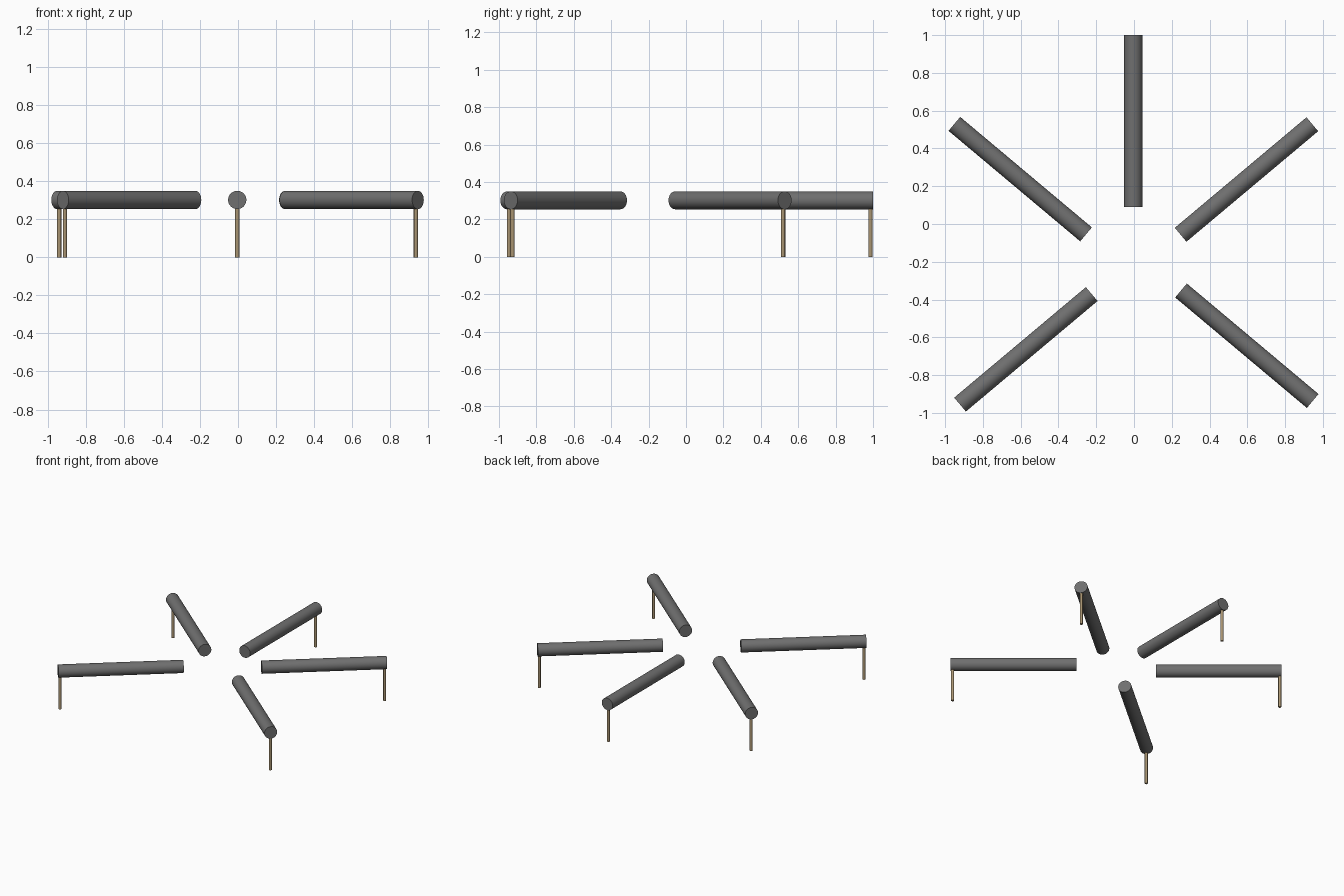
import bpy, math
from mathutils import Vector

if "Cube" in bpy.data.objects:
    bpy.data.objects.remove(bpy.data.objects["Cube"])


def material(name, rgb):
    m = bpy.data.materials.new(name)
    m.diffuse_color = (*rgb, 1)
    m.use_nodes = True
    m.node_tree.nodes["Principled BSDF"].inputs["Base Color"].default_value = m.diffuse_color
    return m


GREY = material("dark grey", (0.16, 0.16, 0.16))
TAN = material("tan", (0.40, 0.30, 0.17))


def rod(name, a, b, radius, sides, mat):
    """Capped cylinder from point a to point b."""
    a, b = Vector(a), Vector(b)
    d = b - a
    bpy.ops.mesh.primitive_cylinder_add(
        vertices=sides, radius=radius, depth=d.length, location=(a + b) / 2,
        rotation=d.to_track_quat('Z', 'Y').to_euler())
    o = bpy.context.object
    o.name = name
    o.data.materials.append(mat)
    bpy.ops.object.shade_smooth_by_angle(angle=math.radians(35))


LENGTH, RADIUS, Z = 0.91, 0.048, 0.302

# Outer end of each log and the direction (degrees) it points outward
logs = [
    ("back", -0.004, 1.0, 90),
    ("back_right", 0.944, 0.528, 40),
    ("back_left", -0.951, 0.530, 140),
    ("front_left", -0.921, -0.956, 220),
    ("front_right", 0.946, -0.937, 320),
]

for name, x, y, deg in logs:
    u = Vector((math.cos(math.radians(deg)), math.sin(math.radians(deg)), 0))
    end = Vector((x, y, Z))
    # Horizontal log
    rod(name + "_log", end - u * LENGTH, end, RADIUS, 32, GREY)
    # Thin post under the outer end
    p = end - u * 0.014
    rod(name + "_post", (p.x, p.y, 0), (p.x, p.y, Z - 0.03), 0.011, 16, TAN)
